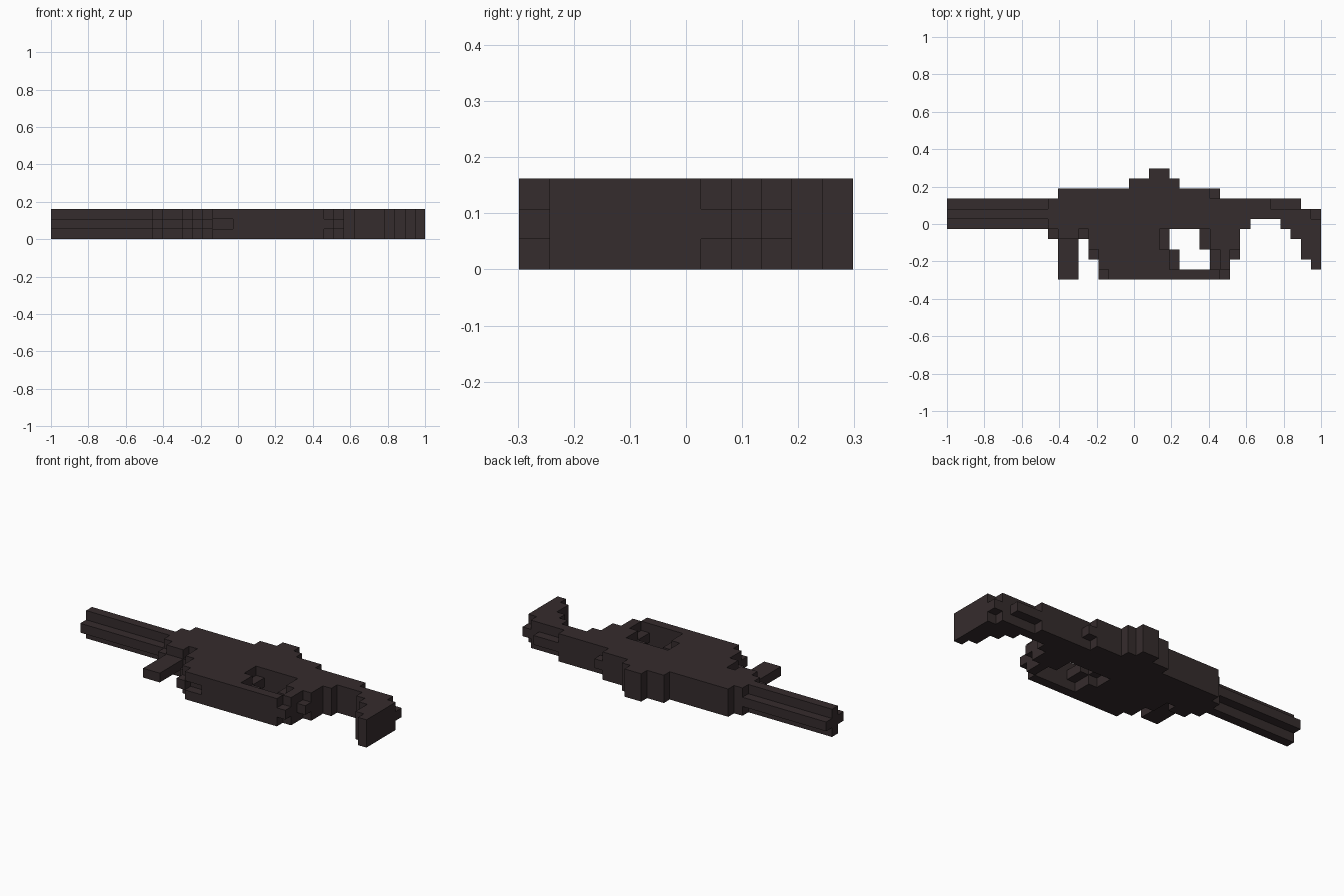
import bpy, bmesh
from mathutils import Vector

if "Cube" in bpy.data.objects:
    bpy.data.objects.remove(bpy.data.objects["Cube"])

NX, NY, NZ = 37, 11, 3
S = 2 / NX                      # block size

mat = bpy.data.materials.new("dark brown grey")
mat.diffuse_color = (0.036, 0.025, 0.026, 1)
mat.use_nodes = True
mat.node_tree.nodes["Principled BSDF"].inputs["Base Color"].default_value = mat.diffuse_color

owner = {}                      # block position -> part name


def fill(part, x0, x1, y0, y1, z0=0, z1=3):
    for x in range(x0, x1):
        for y in range(y0, y1):
            for z in range(z0, z1):
                owner.setdefault((x, y, z), part)


def carve(x0, x1, y0, y1, layers=(0, 1, 2)):
    for x in range(x0, x1):
        for y in range(y0, y1):
            for z in layers:
                owner.pop((x, y, z), None)


# barrel with a plus shaped section
fill("barrel", 0, 10, 6, 7)
fill("barrel", 0, 10, 5, 8, 1, 2)

# main body with stepped top
fill("body", 10, 11, 4, 8)
fill("body", 11, 27, 4, 9)
fill("body", 27, 29, 4, 8)
fill("sight", 18, 23, 9, 10)
fill("sight", 20, 22, 10, 11)

# thin front grip
fill("front_grip", 11, 13, 0, 4, 1, 2)

# lower housing and rear grip
fill("lower_housing", 14, 15, 2, 4)
fill("lower_housing", 15, 28, 0, 4)
fill("lower_housing", 28, 29, 2, 4)

# stock stepping down to the butt
fill("stock", 29, 30, 5, 8)
fill("stock", 30, 35, 6, 8)
fill("stock", 33, 34, 5, 6)
fill("stock", 34, 35, 4, 6)
fill("butt", 35, 36, 2, 7)
fill("butt", 36, 37, 1, 7)

# openings through the housing
carve(22, 25, 3, 5)
carve(23, 26, 1, 3)

# bevelled spots where only the middle layer remains
for spot in ((10, 11, 4, 5), (13, 14, 4, 5), (14, 15, 2, 3), (15, 16, 0, 1),
             (21, 22, 3, 5), (22, 23, 1, 3), (25, 26, 3, 5), (26, 27, 1, 3),
             (27, 28, 0, 1), (28, 29, 2, 3), (26, 27, 8, 9),
             (32, 35, 7, 8), (36, 37, 6, 7)):
    carve(*spot, layers=(0, 2))

# recess in the lower edge
carve(16, 18, 0, 1, layers=(1,))

# build each part from the outer faces of its blocks
for part in sorted(set(owner.values())):
    bm = bmesh.new()
    for cell, name in owner.items():
        if name != part:
            continue
        for axis in range(3):
            for side in (0, 1):
                near = list(cell)
                near[axis] += 2 * side - 1
                if tuple(near) in owner:
                    continue
                u, v = (axis + 1) % 3, (axis + 2) % 3
                corners = []
                for a, b in ((0, 0), (1, 0), (1, 1), (0, 1)):
                    p = list(cell)
                    p[axis] += side
                    p[u] += a
                    p[v] += b
                    corners.append(bm.verts.new(Vector(
                        (p[0] - NX / 2, p[1] - NY / 2, p[2])) * S))
                bm.faces.new(corners if side else corners[::-1])
    bmesh.ops.remove_doubles(bm, verts=bm.verts[:], dist=S * 0.01)
    bmesh.ops.dissolve_limit(bm, angle_limit=0.01, verts=bm.verts[:], edges=bm.edges[:])
    mesh = bpy.data.meshes.new(part)
    bm.to_mesh(mesh)
    bm.free()
    mesh.materials.append(mat)
    bpy.context.collection.objects.link(bpy.data.objects.new(part, mesh))
